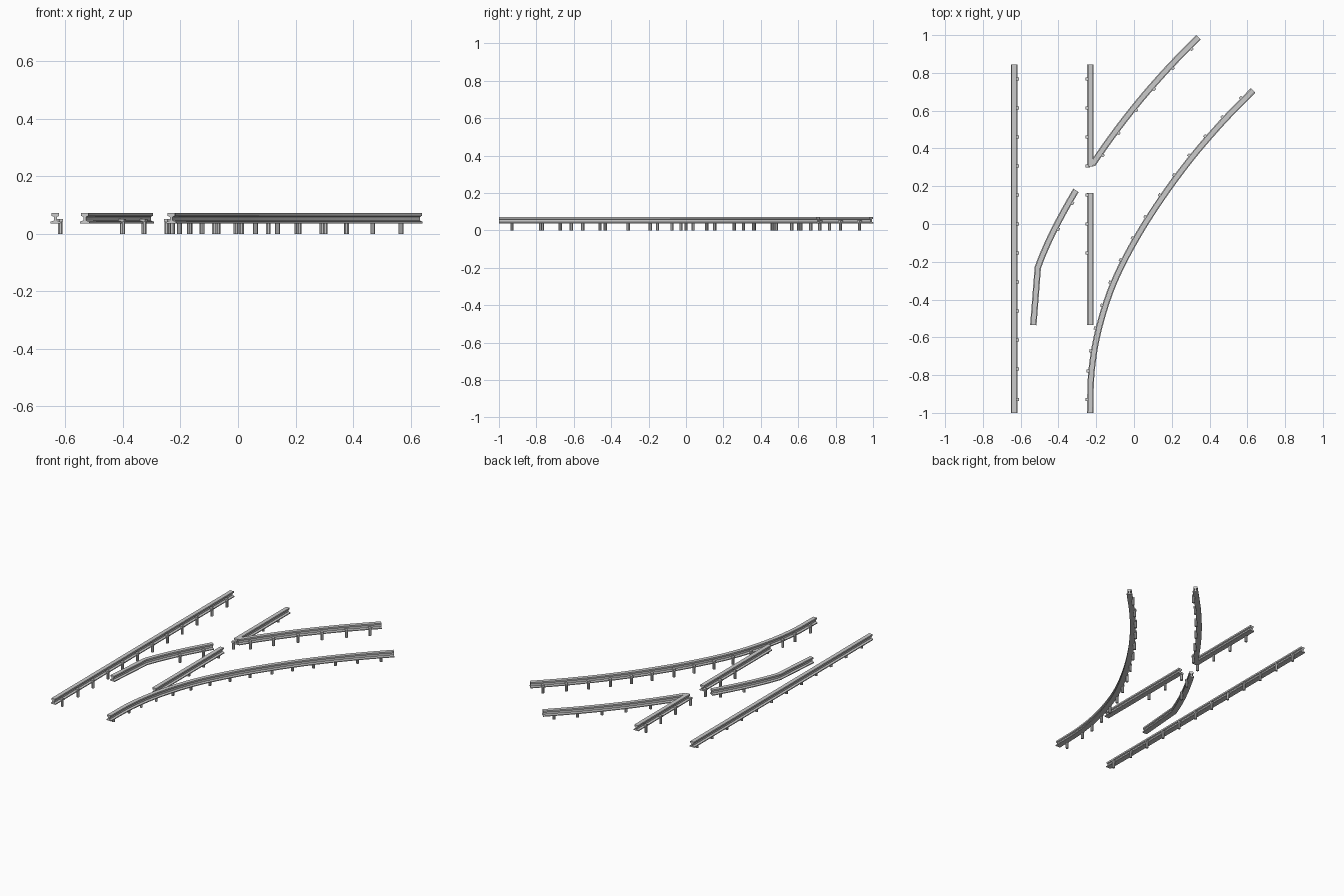
import bpy, bmesh, math
from mathutils import Vector, Matrix

if "Cube" in bpy.data.objects:
    bpy.data.objects.remove(bpy.data.objects["Cube"])

GAUGE = 0.404
# I-shaped rail section: foot, web, head (half outline, mirrored)
HALF = [(0.017, 0.036), (0.017, 0.042), (0.005, 0.046), (0.005, 0.059),
        (0.013, 0.062), (0.013, 0.072)]
SECTION = HALF + [(-x, z) for x, z in reversed(HALF)]


def tangents(pts):
    n = len(pts)
    return [(pts[min(i + 1, n - 1)] - pts[max(i - 1, 0)]).normalized() for i in range(n)]


def offset(pts, d):
    """Parallel path, positive d is to the right of travel."""
    return [p + Vector((t.y, -t.x)) * d for p, t in zip(pts, tangents(pts))]


def smooth_path(ctrl, steps=5):
    """Catmull-Rom path through the control points."""
    c = [Vector(p) for p in ctrl]
    c = [2 * c[0] - c[1]] + c + [2 * c[-1] - c[-2]]
    out = []
    for a, b, d, e in zip(c, c[1:], c[2:], c[3:]):
        for k in range(steps):
            t = k / steps
            out.append(0.5 * (2 * b + (d - a) * t + (2 * a - 5 * b + 4 * d - e) * t**2
                              + (3 * b - a - 3 * d + e) * t**3))
    return out + [c[-2]]


def at_y(pts, y):
    """Point and direction on the path at a given y."""
    for a, b in zip(pts, pts[1:]):
        if a.y <= y <= b.y:
            return a.lerp(b, (y - a.y) / (b.y - a.y)), (b - a).normalized()
    a, b = (pts[0], pts[1]) if y < pts[0].y else (pts[-2], pts[-1])
    return a.lerp(b, (y - a.y) / (b.y - a.y)), (b - a).normalized()


def clip(pts, y0, y1):
    return [at_y(pts, y0)[0]] + [p for p in pts if y0 + .005 < p.y < y1 - .005] + [at_y(pts, y1)[0]]


def finish(bm, name):
    bmesh.ops.recalc_face_normals(bm, faces=bm.faces)
    me = bpy.data.meshes.new(name)
    bm.to_mesh(me)
    bm.free()
    ob = bpy.data.objects.new(name, me)
    bpy.context.collection.objects.link(ob)
    bpy.context.view_layer.objects.active = ob
    ob.select_set(True)
    bpy.ops.object.shade_smooth_by_angle(angle=math.radians(25))
    ob.select_set(False)


def rail(name, pts):
    """Sweep the rail section along a flat path."""
    bm = bmesh.new()
    rings = [[bm.verts.new((p.x + t.y * x, p.y - t.x * x, z)) for x, z in SECTION]
             for p, t in zip(pts, tangents(pts))]
    n = len(SECTION)
    for r, s in zip(rings, rings[1:]):
        for i in range(n):
            bm.faces.new((r[i], r[(i + 1) % n], s[(i + 1) % n], s[i]))
    bm.faces.new(rings[0])
    bm.faces.new(rings[-1][::-1])
    finish(bm, name)


def spikes(name, pts, ys, side):
    """Octagonal spikes with a hooked head over the rail foot."""
    bm = bmesh.new()
    for y in ys:
        p, t = at_y(pts, y)
        r = Vector((t.y, -t.x)) * side
        q = p + r * 0.017
        rot = Matrix.Rotation(math.atan2(r.y, r.x), 4, 'Z')
        bmesh.ops.create_cone(bm, cap_ends=True, segments=8, radius1=0.009, radius2=0.009, depth=0.05,
                              matrix=Matrix.Translation((q.x, q.y, 0.025)) @ rot
                              @ Matrix.Rotation(math.pi / 8, 4, 'Z'))
        h = p + r * 0.0145
        bmesh.ops.create_cube(bm, size=1, matrix=Matrix.Translation((h.x, h.y, 0.047)) @ rot
                              @ Matrix.Diagonal((0.023, 0.016, 0.01, 1)))
    finish(bm, name)


def line(x, y0, y1):
    return [Vector((x, y0)), Vector((x, y1))]


# Paths: diverging outer curve and its parallel inner curve
outer = smooth_path([(-.232, -1), (-.225, -.78), (-.187, -.556), (-.109, -.315), (.008, -.083),
                     (.149, .14), (.306, .352), (.468, .54), (.630, .707)])
inner = offset(outer, -GAUGE)
branch = clip(inner, 0.315, inner[-1].y)
blade = [Vector((-.533, -.535))] + clip(inner, -.23, .178)

stock = line(-.635, -1, .845)
far = line(-.231, .305, .845)
near = line(-.231, -.535, .165)
tie = [.768 - .1535 * i for i in range(12)]

# Rails with their spikes
rail("straight_stock_rail", stock)
spikes("straight_stock_spikes", stock, tie[:11] + [-.93], 1)
rail("straight_far_rail", far)
spikes("straight_far_spikes", far, tie[:4], -1)
rail("straight_switch_blade", near)
spikes("straight_blade_spikes", near, tie[4:7], -1)
rail("curved_stock_rail", outer)
spikes("curved_stock_spikes", outer, [-.93, -.78, -.675, -.556, -.436, -.315, -.199, -.083,
                                      .028, .143, .248, .352, .453, .554, .655], -1)
rail("curved_far_rail", branch)
spikes("curved_far_spikes", branch, [.374, .492, .614, .726, .837, .939], 1)
rail("curved_switch_blade", blade)
spikes("curved_blade_spikes", blade, [-.019, .119], 1)
